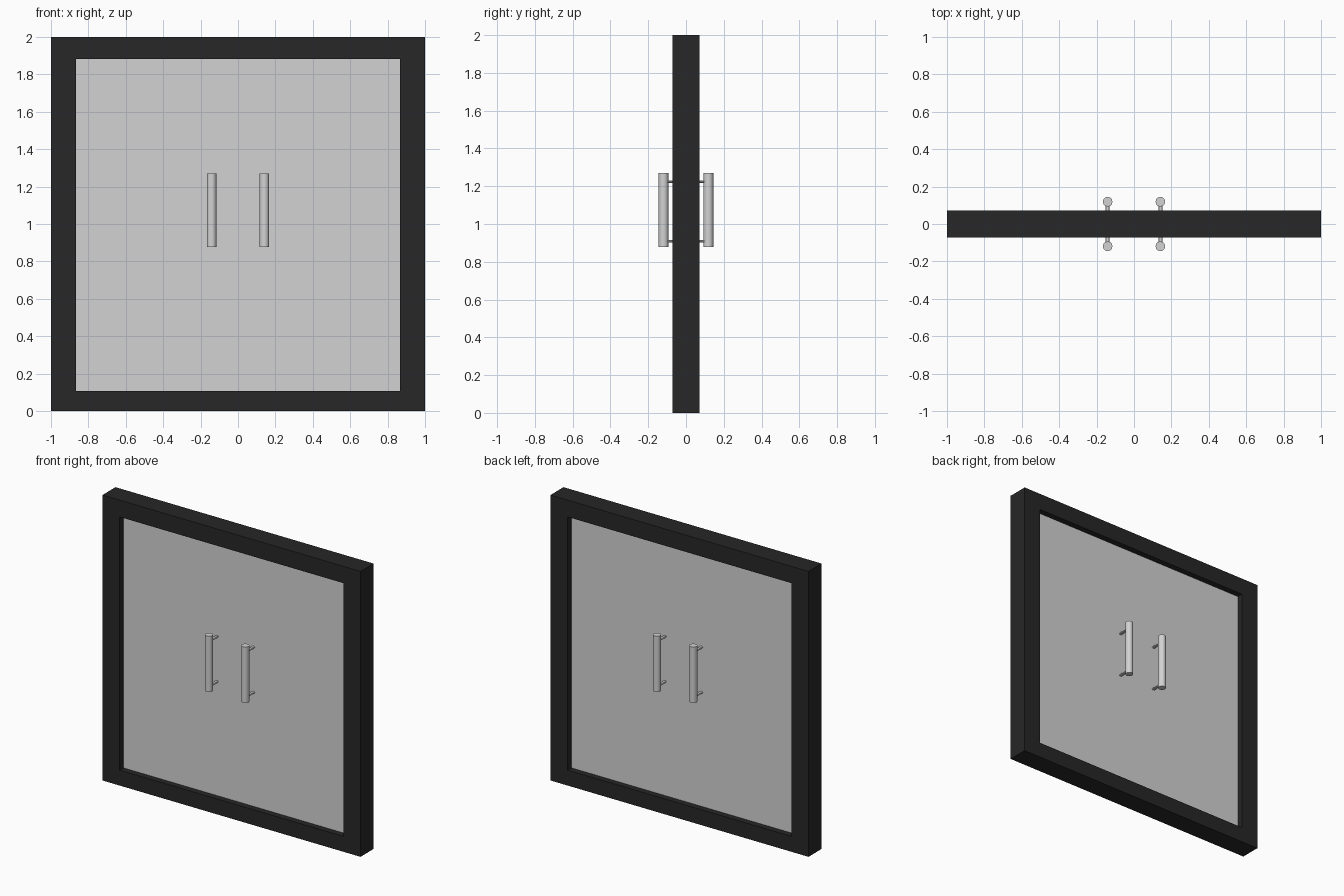
import bpy
import math

default = bpy.data.objects.get("Cube")
if default:
    bpy.data.objects.remove(default, do_unlink=True)


def material(name, rgb):
    mat = bpy.data.materials.new(name)
    mat.use_nodes = True
    mat.diffuse_color = (*rgb, 1)
    mat.node_tree.nodes["Principled BSDF"].inputs["Base Color"].default_value = (*rgb, 1)
    return mat


BLACK = material("matte black", (0.02, 0.02, 0.02))
GREY = material("pale grey", (0.65, 0.65, 0.65))


def finish(name, mat):
    obj = bpy.context.object
    obj.name = name
    obj.data.materials.append(mat)
    bpy.ops.object.transform_apply(location=False, rotation=True, scale=True)
    return obj


def box(name, x, y, z, mat):
    """Box from (low, high) ranges on each axis."""
    spans = (x, y, z)
    bpy.ops.mesh.primitive_cube_add(size=1, location=[(a + b) / 2 for a, b in spans])
    bpy.context.object.scale = [b - a for a, b in spans]
    return finish(name, mat)


def rod(name, radius, depth, location, mat, tilt=0, flatten=1, sides=12):
    bpy.ops.mesh.primitive_cylinder_add(vertices=sides, radius=radius, depth=depth,
                                        location=location, rotation=(tilt, 0, 0))
    bpy.context.object.scale.y = flatten
    obj = finish(name, mat)
    bpy.ops.object.shade_smooth_by_angle(angle=math.radians(40))
    return obj


# Frame: two full-height stiles with rails between them
D = 0.072
IN_X, LOW, HIGH = 0.867, 0.108, 1.882
box("right_stile", (-1, -IN_X), (-D, D), (0, 2), BLACK)
box("left_stile", (IN_X, 1), (-D, D), (0, 2), BLACK)
box("bottom_rail", (-IN_X, IN_X), (-D, D), (0, LOW), BLACK)
box("top_rail", (-IN_X, IN_X), (-D, D), (HIGH, 2), BLACK)

# Recessed door panel
PANEL = 0.03
box("panel", (-IN_X, IN_X), (-PANEL, PANEL), (LOW, HIGH), GREY)

# Pull handles on both faces, each held by two pegs
GRIP_Y = 0.119
for face, sy in (("front", -1), ("back", 1)):
    for side, sx in (("right", -1), ("left", 1)):
        x = 0.141 * sx
        rod(f"{face}_{side}_handle", 0.026, 0.392, (x, GRIP_Y * sy, 1.074), GREY)
        for level, z in (("lower", 0.908), ("upper", 1.224)):
            length = GRIP_Y - PANEL
            rod(f"{face}_{side}_{level}_peg", 0.011, length,
                (x, sy * (PANEL + length / 2), z), GREY,
                tilt=math.pi / 2, flatten=0.65, sides=8)
